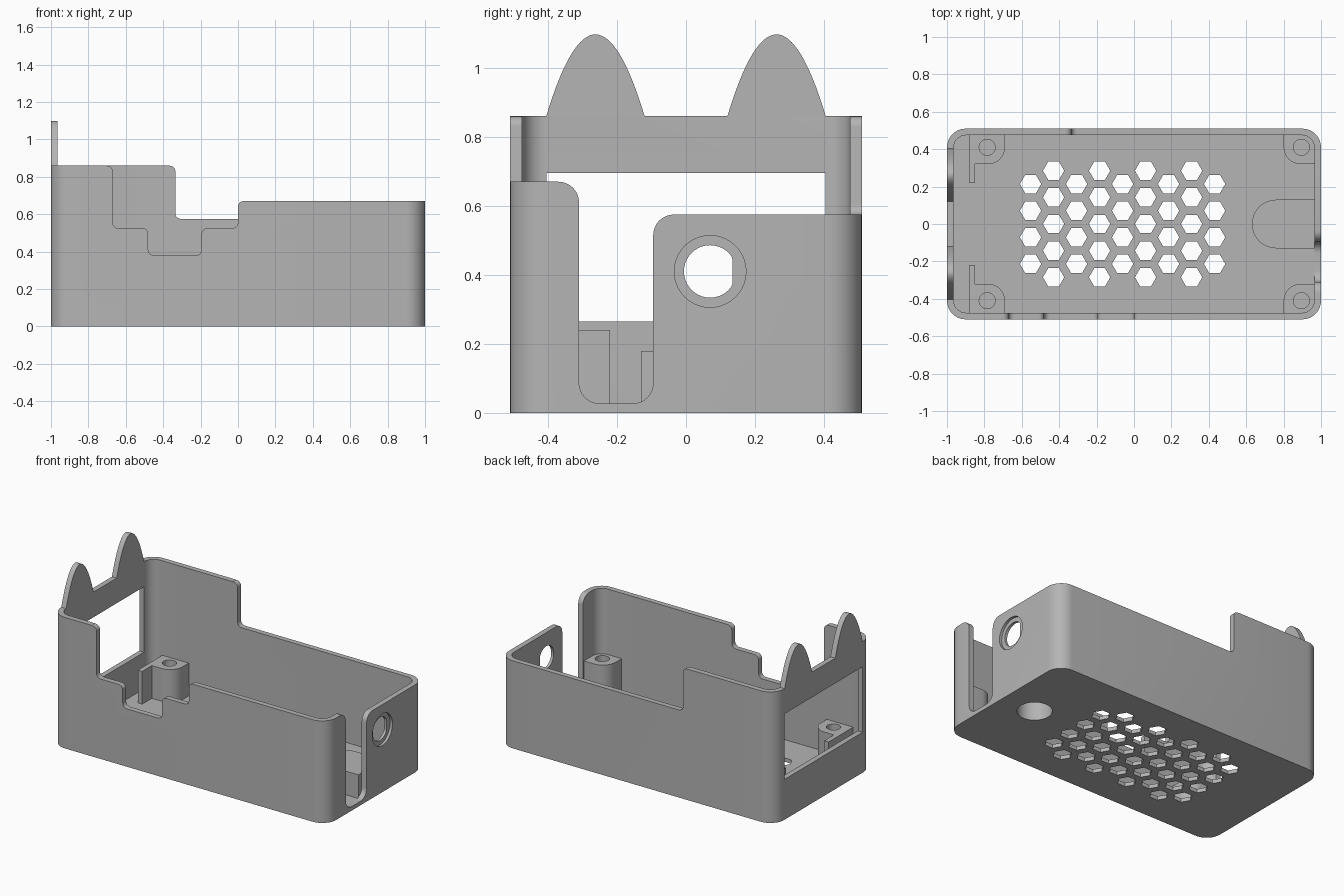
import bpy, bmesh
from math import sin, cos, pi
from mathutils import Vector

if "Cube" in bpy.data.objects:
    bpy.data.objects.remove(bpy.data.objects["Cube"], do_unlink=True)

grey = bpy.data.materials.new("plain grey")
grey.use_nodes = True
colour = (0.46, 0.46, 0.46, 1)
grey.diffuse_color = colour
grey.node_tree.nodes["Principled BSDF"].inputs["Base Color"].default_value = colour

WALL, FLOOR, TOP = 0.035, 0.025, 0.86
HX, HY = 1.0, 0.51


def rounded(corners, steps=8):
    """Outline from right-angled (u, v, radius) corners."""
    out = []
    n = len(corners)
    for i, (u, v, r) in enumerate(corners):
        p = Vector((u, v))
        if not r:
            out.append(p)
            continue
        a = (Vector(corners[i - 1][:2]) - p).normalized()
        b = (Vector(corners[(i + 1) % n][:2]) - p).normalized()
        for k in range(steps + 1):
            t = k / steps * pi / 2
            out.append(p + r * (a + b - b * cos(t) - a * sin(t)))
    return out


def rect(u0, u1, v0, v1, r=0):
    return rounded([(u0, v0, r), (u1, v0, r), (u1, v1, r), (u0, v1, r)])


def circle(u, v, r, n=40):
    return [(u + r * cos(2 * pi * k / n), v + r * sin(2 * pi * k / n)) for k in range(n)]


def prism(name, outlines, axis, lo, hi):
    """Extrude one or more flat outlines along an axis."""
    place = {"X": lambda u, v, w: (w, u, v),
             "Y": lambda u, v, w: (u, w, v),
             "Z": lambda u, v, w: (u, v, w)}[axis]
    bm = bmesh.new()
    for pts in outlines:
        a = [bm.verts.new(place(u, v, lo)) for u, v in pts]
        b = [bm.verts.new(place(u, v, hi)) for u, v in pts]
        bm.faces.new(a)
        bm.faces.new(b)
        for i in range(len(a)):
            j = (i + 1) % len(a)
            bm.faces.new((a[i], a[j], b[j], b[i]))
    bmesh.ops.recalc_face_normals(bm, faces=bm.faces)
    mesh = bpy.data.meshes.new(name)
    bm.to_mesh(mesh)
    bm.free()
    mesh.materials.append(grey)
    ob = bpy.data.objects.new(name, mesh)
    bpy.context.collection.objects.link(ob)
    return ob


def activate(ob):
    bpy.ops.object.select_all(action="DESELECT")
    ob.select_set(True)
    bpy.context.view_layer.objects.active = ob


def cut(target, *prism_args):
    tool = prism("cutter", *prism_args)
    tool.hide_render = True
    mod = target.modifiers.new("cut", "BOOLEAN")
    mod.operation = "DIFFERENCE"
    mod.solver = "EXACT"
    mod.object = tool
    activate(target)
    bpy.ops.object.modifier_apply(modifier=mod.name)
    bpy.data.objects.remove(tool, do_unlink=True)


parts = []

# Open tray with rounded upright corners
case = prism("case_shell", [rect(-HX, HX, -HY, HY, 0.1)], "Z", 0, TOP)
parts.append(case)
cut(case, [rect(-HX + WALL, HX - WALL, -HY + WALL, HY - WALL, 0.068)], "Z", FLOOR, 1)

# Stepped rim of the front wall
r = 0.03
cut(case, [rounded([(-0.705, 1, 0), (-0.705, 0.859, 0), (-0.67, 0.859, r), (-0.67, 0.525, r),
                    (-0.48, 0.525, r), (-0.48, 0.38, r), (-0.195, 0.38, r), (-0.195, 0.525, r),
                    (0, 0.525, r), (0, 0.67, r), (1.1, 0.67, 0), (1.1, 1, 0)])],
    "Y", -0.6, -0.2)

# Lower rim of the back wall
cut(case, [rounded([(-0.37, 1, 0), (-0.37, 0.859, 0), (-0.335, 0.859, r), (-0.335, 0.575, r),
                    (1.1, 0.575, 0), (1.1, 1, 0)])], "Y", 0.3, 0.6)

# Cable slot and rim of the +x end wall
r = 0.06
cut(case, [rounded([(-0.6, 1, 0), (-0.6, 0.67, 0), (-0.31, 0.67, r), (-0.31, 0.027, r),
                    (-0.095, 0.027, r), (-0.095, 0.575, r), (0.6, 0.575, 0), (0.6, 1, 0)])],
    "X", 0.9, 1.1)

# Round socket hole with a flat side, and its shallow recess
socket = [(min(u, 0.135), v) for u, v in circle(0.07, 0.41, 0.076)]
cut(case, [circle(0.07, 0.41, 0.104)], "X", HX - 0.017, 1.1)
cut(case, [socket], "X", 0.9, 1.1)

# Wide window in the -x end wall
cut(case, [rect(-0.404, 0.404, 0.265, 0.695)], "X", -1.1, -0.9)

# Honeycomb vents in the floor
vents = []
for col in range(9):
    rows = 4 + col % 2
    for row in range(rows):
        vents.append(circle(-0.553 + 0.123 * col, (row - (rows - 1) / 2) * 0.1425, 0.057, 6))
cut(case, vents, "Z", -0.1, 0.1)

# Half-round boss with a blind pocket opening underneath
boss = prism("pocket_boss", [rounded([(0.63, -0.13, 0.1299), (HX - WALL, -0.13, 0),
                                      (HX - WALL, 0.13, 0), (0.63, 0.13, 0.1299)])],
             "Z", FLOOR, 0.18)
parts.append(boss)
for ob in (case, boss):
    cut(ob, [circle(0.76, 0, 0.104)], "Z", -0.1, 0.15)

# Screw posts in the corners, with stop ribs at the -x end
for side, s in (("front", -1), ("back", 1)):
    wall_y = s * (HY - WALL + 0.002)
    inner_y = s * 0.32
    outlines = {
        "right": (-0.785, [(-0.85, inner_y, 0), (-0.69, inner_y, 0.09),
                           (-0.69, wall_y, 0), (-0.85, wall_y, 0)]),
        "left": (0.895, [(0.8, inner_y, 0.09), (0.967, inner_y, 0),
                         (0.967, wall_y, 0), (0.8, wall_y, 0)]),
    }
    for end, (x, corners) in outlines.items():
        post = prism(f"{side}_{end}_screw_post", [rounded(corners)], "Z", FLOOR, 0.24)
        cut(post, [circle(x, s * 0.41, 0.043, 24)], "Z", 0.06, 0.3)
        parts.append(post)
    parts.append(prism(f"{side}_stop_rib", [rect(-0.882, -0.85, *sorted((s * 0.22, wall_y)))],
                       "Z", FLOOR, 0.24))

    # Pointed ear standing on the window wall
    steps = [k / 16 - 1 for k in range(33)]
    ear = [(s * 0.2625 + 0.1425 * t, TOP + 0.237 * (1 - t * t)) for t in steps]
    parts.append(prism(f"{side}_ear", [ear], "X", -HX, -HX + WALL))

# Smooth the curves, keep the edges sharp
for ob in parts:
    activate(ob)
    bpy.ops.object.shade_smooth_by_angle()
